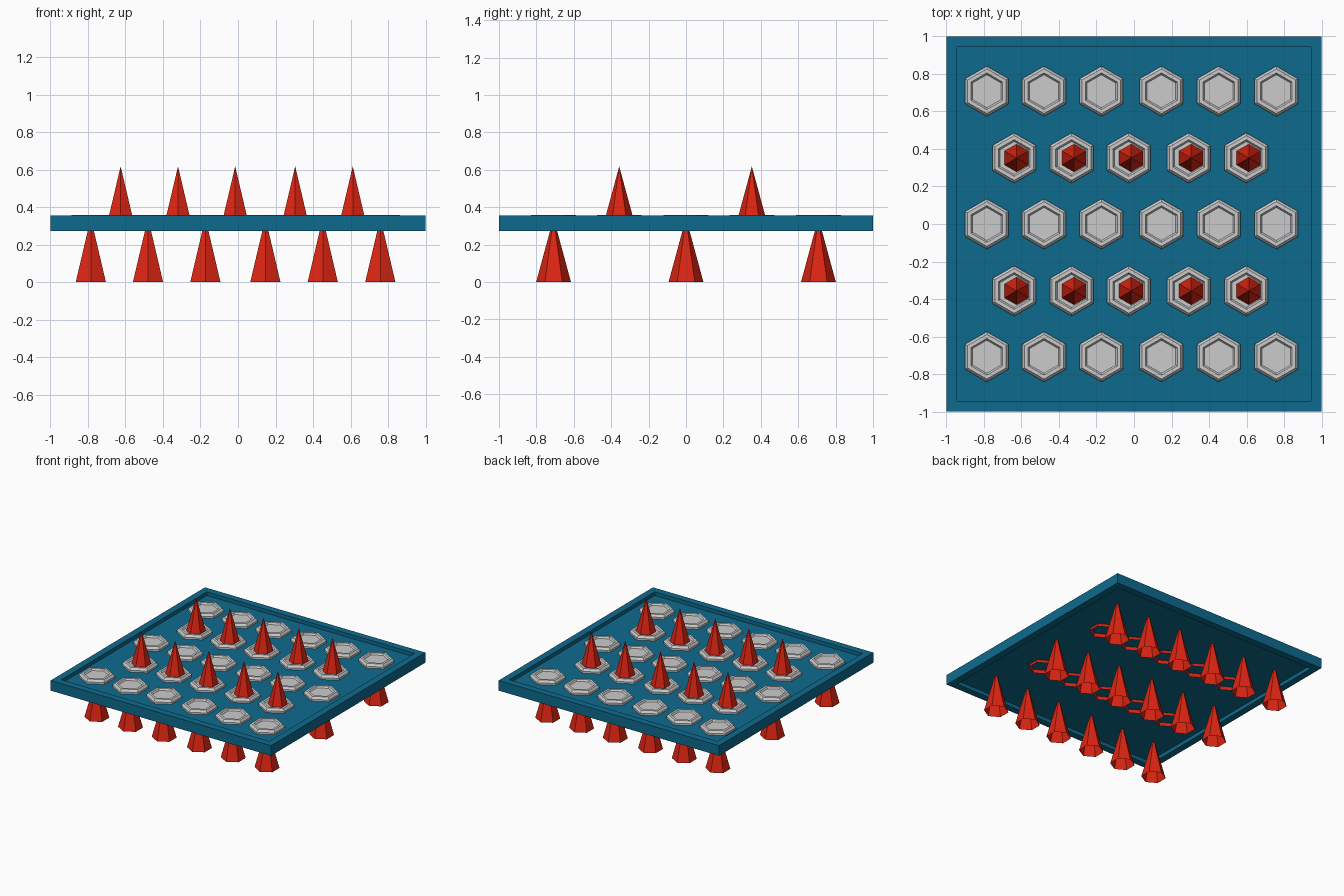
import bpy, bmesh, math

if "Cube" in bpy.data.objects:
    bpy.data.objects.remove(bpy.data.objects["Cube"])


def material(name, rgb):
    m = bpy.data.materials.new(name)
    m.diffuse_color = (*rgb, 1)
    m.use_nodes = True
    m.node_tree.nodes["Principled BSDF"].inputs["Base Color"].default_value = m.diffuse_color
    return m


TEAL = material("teal_metal", (0.004, 0.145, 0.27))
RED = material("red_spike", (0.72, 0.018, 0.006))
GREY = material("light_grey", (0.60, 0.60, 0.60))


def loft(name, sides, rings, mat, turn, loc=(0, 0, 0), cap_end=False, closed=False, apex=None):
    """Stack of regular polygon rings (radius, z), bridged by quads."""
    bm = bmesh.new()
    loops = [[bm.verts.new((r * math.cos(turn + math.tau * i / sides),
                            r * math.sin(turn + math.tau * i / sides), z))
              for i in range(sides)] for r, z in rings]
    pairs = list(zip(loops, loops[1:]))
    if closed:
        pairs.append((loops[-1], loops[0]))
    for a, b in pairs:
        for i in range(sides):
            j = (i + 1) % sides
            bm.faces.new((a[i], a[j], b[j], b[i]))
    if cap_end:
        bm.faces.new(loops[-1])
    if apex is not None:
        tip = bm.verts.new((0, 0, apex))
        for i in range(sides):
            bm.faces.new((loops[-1][i], loops[-1][(i + 1) % sides], tip))
    me = bpy.data.meshes.new(name)
    bm.to_mesh(me)
    bm.free()
    me.materials.append(mat)
    ob = bpy.data.objects.new(name, me)
    ob.location = loc
    bpy.context.collection.objects.link(ob)
    return ob


R2 = math.sqrt(2)
HEX = math.pi / 6          # hexagon corners point along y
BOTTOM, TOP = 0.272, 0.355
FLOOR_LOW, FLOOR_HIGH = 0.302, 0.325

# Square rim around the plate
loft("rim", 4, [(R2, BOTTOM), (R2, TOP), (0.943 * R2, TOP), (0.943 * R2, BOTTOM)],
     TEAL, math.pi / 4, closed=True)

# Recessed floor plate
bpy.ops.mesh.primitive_cube_add(size=1, location=(0, 0, (FLOOR_LOW + FLOOR_HIGH) / 2))
floor = bpy.context.object
floor.name = "floor_plate"
floor.scale = (1.886, 1.886, FLOOR_HIGH - FLOOR_LOW)
floor.data.materials.append(TEAL)


def collar(x, y):
    # Hexagonal socket with a bevelled edge and a shallow dish
    loft("collar", 6, [(0.134, FLOOR_HIGH), (0.134, 0.340), (0.119, 0.358),
                       (0.098, 0.358), (0.088, 0.345)],
         GREY, HEX, (x, y, 0), cap_end=True)


def spike(x, y, z):
    # Hollow six-sided spike
    loft("spike", 6, [(0.093, 0)], RED, HEX, (x, y, z), apex=0.343)


# Three rows of lowered spikes
for y in (-0.708, 0, 0.708):
    for x in (-0.785, -0.48, -0.174, 0.146, 0.452, 0.759):
        collar(x, y)
        spike(x, y, 0)

# Two rows of raised spikes
for y in (-0.357, 0.352):
    for x in (-0.626, -0.32, -0.015, 0.305, 0.612):
        collar(x - 0.013, y)
        spike(x, y, 0.275)
